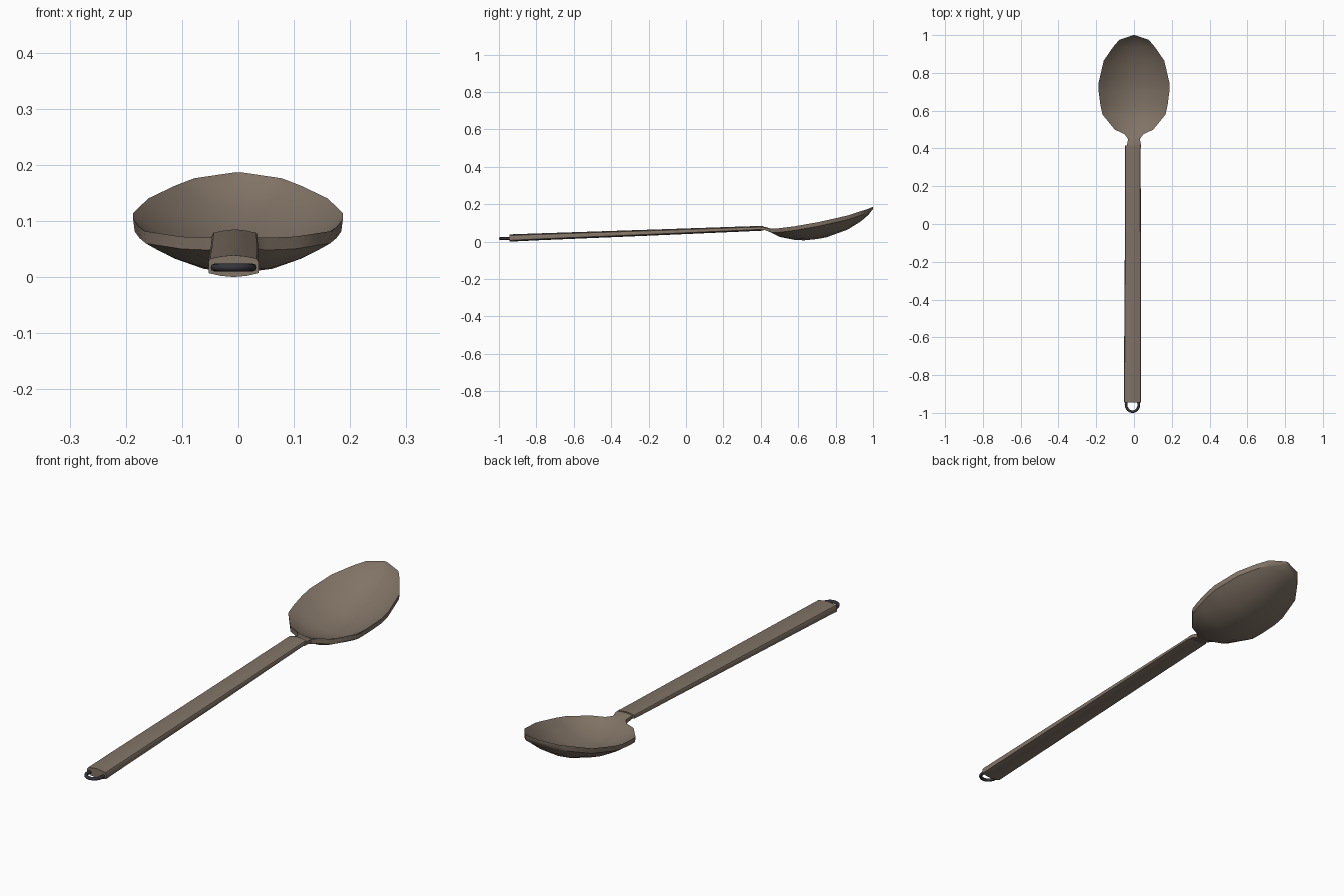
import bpy, bmesh, math
from mathutils import Vector

if "Cube" in bpy.data.objects:
    bpy.data.objects.remove(bpy.data.objects["Cube"])


def material(name, rgb):
    m = bpy.data.materials.new(name)
    m.diffuse_color = (*rgb, 1)
    m.use_nodes = True
    m.node_tree.nodes["Principled BSDF"].inputs["Base Color"].default_value = m.diffuse_color
    return m


brown = material("warm brown", (0.22, 0.172, 0.133))
dark = material("dark grey", (0.035, 0.035, 0.045))


def loft(name, rings, mat, closed=False, angle=40):
    """Skin a list of closed section loops into one solid."""
    bm = bmesh.new()
    rows = [[bm.verts.new(p) for p in r] for r in rings]
    n = len(rows[0])
    pairs = list(zip(rows, rows[1:])) + ([(rows[-1], rows[0])] if closed else [])
    for a, b in pairs:
        for i in range(n):
            j = (i + 1) % n
            bm.faces.new((a[i], a[j], b[j], b[i]))
    if not closed:
        bm.faces.new(rows[0][::-1])
        bm.faces.new(rows[-1])
    bmesh.ops.remove_doubles(bm, verts=bm.verts, dist=0.0003)
    bmesh.ops.recalc_face_normals(bm, faces=bm.faces)
    me = bpy.data.meshes.new(name)
    bm.to_mesh(me)
    bm.free()
    ob = bpy.data.objects.new(name, me)
    bpy.context.collection.objects.link(ob)
    me.materials.append(mat)
    bpy.ops.object.select_all(action='DESELECT')
    ob.select_set(True)
    bpy.context.view_layer.objects.active = ob
    bpy.ops.object.shade_smooth_by_angle(angle=math.radians(angle))
    return ob


# Bowl and neck: y, half width, rim height, inside floor, underside
stations = [
    (0.400, 0.036, 0.080, 0.084, 0.066),
    (0.425, 0.036, 0.078, 0.082, 0.064),
    (0.450, 0.031, 0.073, 0.074, 0.054),
    (0.475, 0.050, 0.073, 0.066, 0.042),
    (0.500, 0.102, 0.075, 0.052, 0.029),
    (0.580, 0.167, 0.085, 0.029, 0.013),
    (0.630, 0.178, 0.094, 0.026, 0.010),
    (0.700, 0.187, 0.106, 0.032, 0.017),
    (0.750, 0.187, 0.117, 0.041, 0.026),
    (0.865, 0.160, 0.143, 0.082, 0.068),
    (0.935, 0.112, 0.166, 0.124, 0.112),
    (0.975, 0.078, 0.179, 0.156, 0.146),
    (1.000, 0.003, 0.190, 0.189, 0.178),
]
across = [-1, -0.85, -0.65, -0.35, 0, 0.35, 0.65, 0.85, 1]
rings = []
for y, w, rim, floor, under in stations:
    edge = max(rim - 0.022, under)
    top = [(u * w, y, rim - (rim - floor) * (1 - u * u)) for u in across]
    low = [(u * w * 0.985, y, edge - (edge - under) * (1 - u * u))
           for u in reversed(across)]
    rings.append(top + low)
loft("spoon_bowl", rings, brown)

# Handle: flat bar with a slight ridge above and below, rising to the bowl
rings = []
for y, cx, w, top, under in [
    (-0.945, -0.008, 0.045, 0.042, 0.003),
    (-0.800, -0.008, 0.045, 0.047, 0.010),
    (-0.200, -0.006, 0.043, 0.067, 0.035),
    (0.415, -0.006, 0.041, 0.088, 0.062),
]:
    rings.append([(cx + x * w, y, z) for x, z in [
        (-0.92, top - 0.006), (-0.45, top - 0.002), (0, top),
        (0.45, top - 0.002), (0.92, top - 0.006), (1, top - 0.012),
        (1, under + 0.007), (0.5, under + 0.002), (0, under),
        (-0.5, under + 0.002), (-1, under + 0.007), (-1, top - 0.012)]])
loft("handle", rings, brown)

# Hanging loop at the end of the handle
path = [Vector((-0.008 + 0.034 * math.cos(a), -0.957 + 0.037 * math.sin(a), 0.020))
        for a in (i * math.tau / 16 for i in range(16))]
rings = []
for p in path:
    out = (p - Vector((-0.008, -0.957, 0.020))).normalized()
    rings.append([p + out * 0.007 * math.cos(b) + Vector((0, 0, 0.007 * math.sin(b)))
                  for b in (i * math.tau / 8 for i in range(8))])
loop = loft("hanging_loop", rings, dark, closed=True, angle=60)

# Rest everything on the ground
low = min(v.co.z for o in bpy.data.objects for v in o.data.vertices)
for o in bpy.data.objects:
    o.location.z = -low
